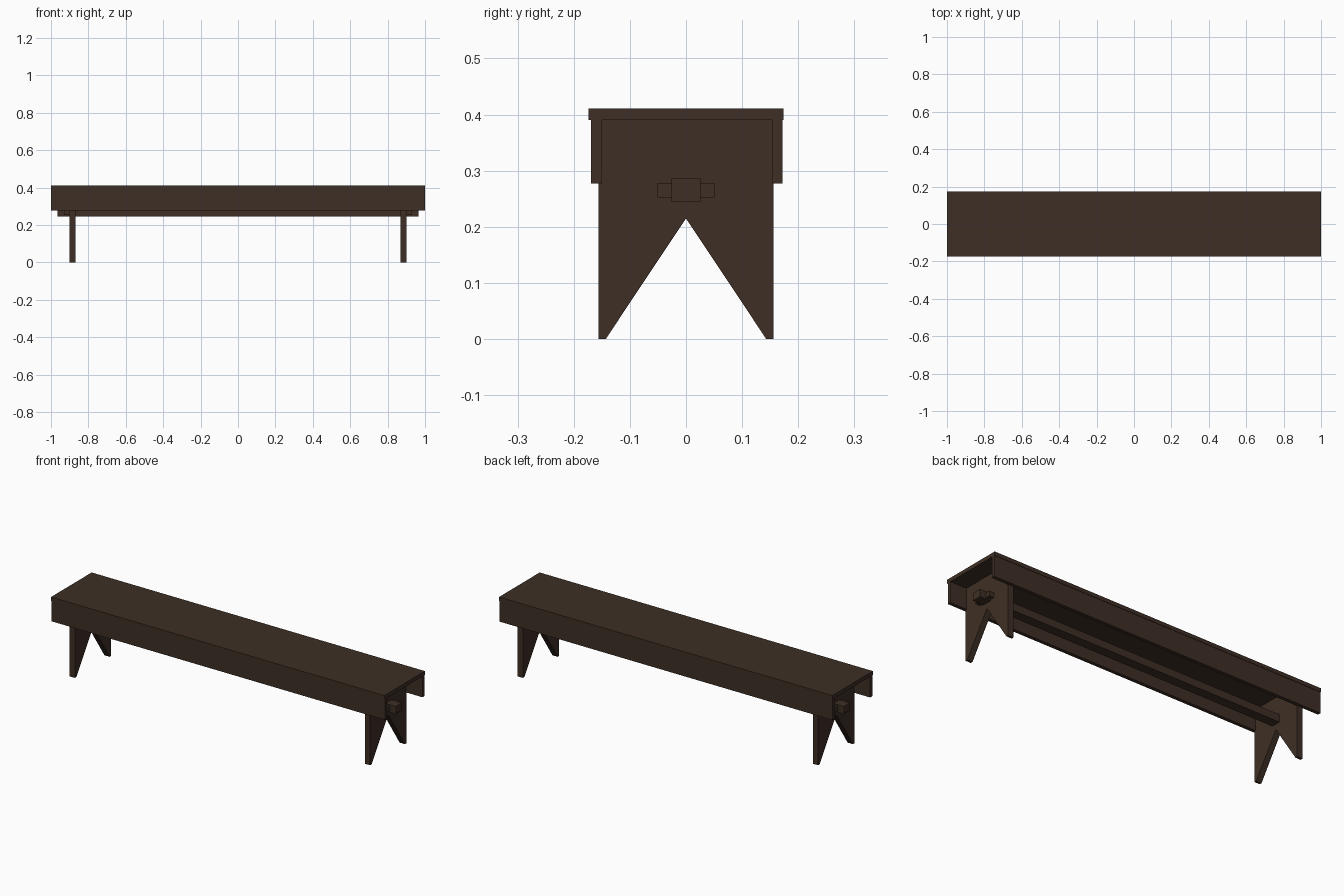
import bpy
import bmesh

cube = bpy.data.objects.get("Cube")
if cube:
    bpy.data.objects.remove(cube, do_unlink=True)

wood = bpy.data.materials.new("dark_brown_wood")
wood.use_nodes = True
colour = (0.048, 0.028, 0.018, 1)
wood.diffuse_color = colour
wood.node_tree.nodes["Principled BSDF"].inputs["Base Color"].default_value = colour


def prism(name, outline, x0, x1):
    """Extrude a (y, z) outline along x from x0 to x1."""
    bm = bmesh.new()
    face = bm.faces.new([bm.verts.new((x0, y, z)) for y, z in outline])
    new = bmesh.ops.extrude_face_region(bm, geom=[face])["geom"]
    moved = [v for v in new if isinstance(v, bmesh.types.BMVert)]
    bmesh.ops.translate(bm, verts=moved, vec=(x1 - x0, 0, 0))
    bmesh.ops.recalc_face_normals(bm, faces=bm.faces)
    mesh = bpy.data.meshes.new(name)
    bm.to_mesh(mesh)
    bm.free()
    mesh.materials.append(wood)
    obj = bpy.data.objects.new(name, mesh)
    bpy.context.collection.objects.link(obj)
    return obj


def board(name, x0, x1, y0, y1, z0, z1):
    return prism(name, [(y0, z0), (y1, z0), (y1, z1), (y0, z1)], x0, x1)


# Seat plank and the two side rails beneath it
board("seat", -1, 1, -0.174, 0.174, 0.39, 0.411)
board("front_rail", -1, 1, -0.169, -0.15, 0.277, 0.39)
board("back_rail", -1, 1, 0.153, 0.172, 0.277, 0.39)

# Long stretcher passing through both legs
board("stretcher", -0.965, 0.965, -0.026, 0.026, 0.245, 0.286)

# Leg boards with a V notch, each locked by a cross peg on the outside
leg = [(-0.156, 0), (-0.143, 0), (0, 0.215), (0.143, 0),
       (0.156, 0), (0.156, 0.39), (-0.156, 0.39)]
for side, s in (("left", 1), ("right", -1)):
    prism(side + "_leg", leg, s * 0.87, s * 0.902)
    board(side + "_peg", s * 0.902, s * 0.93, -0.051, 0.051, 0.252, 0.278)
